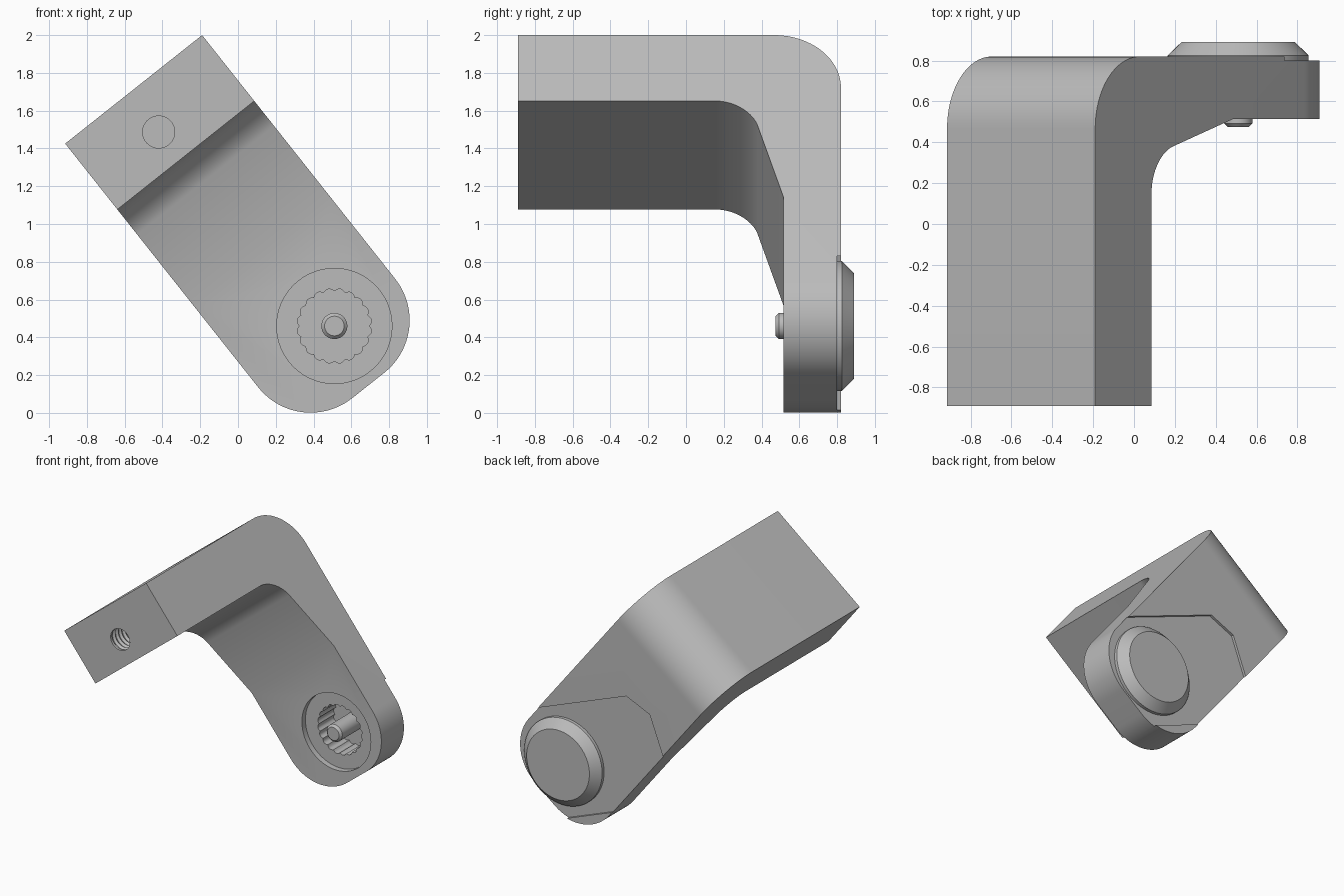
import bpy, bmesh, math
from mathutils import Matrix, Vector

scene = bpy.context.scene
if "Cube" in scene.objects:
    bpy.data.objects.remove(scene.objects["Cube"], do_unlink=True)

# Single material
grey = bpy.data.materials.new("plain grey")
grey.use_nodes = True
colour = (0.5, 0.5, 0.5, 1)
grey.diffuse_color = colour
grey.node_tree.nodes["Principled BSDF"].inputs["Base Color"].default_value = colour

TILT = Matrix.Translation((-0.19, 0, 2)) @ Matrix.Rotation(-0.670, 4, "Y")
WIDTH, LENGTH, BACK, ARM_FRONT = 0.925, 2.0, 0.82, 0.515
HUB = (0.51, 0.46)


def finish(name, bm):
    bmesh.ops.recalc_face_normals(bm, faces=bm.faces)
    mesh = bpy.data.meshes.new(name)
    bm.to_mesh(mesh)
    bm.free()
    mesh.materials.append(grey)
    obj = bpy.data.objects.new(name, mesh)
    scene.collection.objects.link(obj)
    return obj


def prism(points, offset):
    bm = bmesh.new()
    face = bm.faces.new([bm.verts.new(p) for p in points])
    ext = bmesh.ops.extrude_face_region(bm, geom=[face])
    verts = [g for g in ext["geom"] if isinstance(g, bmesh.types.BMVert)]
    bmesh.ops.translate(bm, vec=offset, verts=verts)
    return bm


def round_edges(bm, test, radius, segments=24):
    edges = [e for e in bm.edges if test(e.verts[0].co, e.verts[1].co)]
    bmesh.ops.bevel(bm, geom=edges, offset=radius, segments=segments,
                    profile=0.5, affect="EDGES")


def turned(name, centre, rings, n=64, flute=0.0, lobes=20):
    """Stack of rings (radius, y) about a front-to-back axis."""
    bm = bmesh.new()
    loops = []
    for r, y in rings:
        loop = []
        for i in range(n):
            a = math.tau * i / n
            rr = r - flute * (1 - abs(math.sin(a * lobes / 2)))
            loop.append(bm.verts.new((centre[0] + rr * math.cos(a), y,
                                      centre[1] + rr * math.sin(a))))
        loops.append(loop)
    for a, b in zip(loops, loops[1:]):
        for i in range(n):
            j = (i + 1) % n
            bm.faces.new((a[i], a[j], b[j], b[i]))
    bm.faces.new(loops[0])
    bm.faces.new(loops[-1])
    return finish(name, bm)


def smooth(obj):
    bpy.ops.object.select_all(action="DESELECT")
    obj.select_set(True)
    bpy.context.view_layer.objects.active = obj
    bpy.ops.object.shade_smooth_by_angle(angle=math.radians(28))


def cut(obj, cutter):
    cutter.hide_render = True
    mod = obj.modifiers.new("cut", "BOOLEAN")
    mod.operation = "DIFFERENCE"
    mod.solver = "EXACT"
    mod.object = cutter
    bpy.ops.object.select_all(action="DESELECT")
    bpy.context.view_layer.objects.active = obj
    obj.select_set(True)
    bpy.ops.object.modifier_apply(modifier=mod.name)
    bpy.data.objects.remove(cutter, do_unlink=True)


# Bent bracket: side profile (y, distance down the arm) pulled across its width
elbow = (0.332, 0.445)
profile = [(-0.89, 0), (BACK, 0), (BACK, LENGTH), (ARM_FRONT, LENGTH),
           (ARM_FRONT, 1.09), elbow, (-0.89, 0.445)]
bm = prism([(0, y, -d) for y, d in profile], (-WIDTH, 0, 0))


def across_at(y, d):
    return lambda a, b: all(abs(p.y - y) < 1e-4 and abs(p.z + d) < 1e-4 for p in (a, b))


round_edges(bm, across_at(BACK, 0), 0.354)
round_edges(bm, across_at(*elbow), 0.174)
round_edges(bm, lambda a, b: abs(a.z + LENGTH) < 1e-4 and abs(b.z + LENGTH) < 1e-4
            and abs(a.x - b.x) < 1e-4, 0.354)
bm.transform(TILT)
bracket = finish("bracket", bm)

# Shallow angled pocket on the back around the knob
p_axis, q_axis = Vector((-0.933, 0, 0.36)), Vector((0.36, 0, 0.933))
origin = Vector((HUB[0], 0.8, HUB[1]))
half = [(-1, 0.427), (0.76, 0.427), (0.92, 0.267)]
outline = half + [(p, -q) for p, q in reversed(half)]
pocket = finish("pocket_cutter", prism(
    [origin + p_axis * p + q_axis * q for p, q in outline], (0, 0.2, 0)))
cut(bracket, pocket)

# Round recess and fluted socket in the front of the arm
cut(bracket, turned("recess_cutter", HUB, [(0.305, 0.4), (0.305, 0.56)]))
cut(bracket, turned("socket_cutter", HUB, [(0.198, 0.45), (0.198, 0.76)],
                    n=160, flute=0.014))

# Threaded hole in the front end of the block
thread = [(0.085, -1.0), (0.085, -0.87)]
for i in range(12):
    y = -0.86 + i * 0.04
    thread += [(0.1, y + 0.01), (0.1, y + 0.015), (0.085, y + 0.03)]
cut(bracket, turned("thread_cutter", (-0.42, 1.487), thread, n=40))
smooth(bracket)

# Knob on the back
knob = turned("knob", HUB, [(0.345, 0.79), (0.345, 0.825), (0.278, 0.89)])
smooth(knob)

# Pin standing in the socket
pin = turned("pin", HUB, [(0.052, 0.475), (0.069, 0.492), (0.069, 0.77)], n=40)
smooth(pin)
